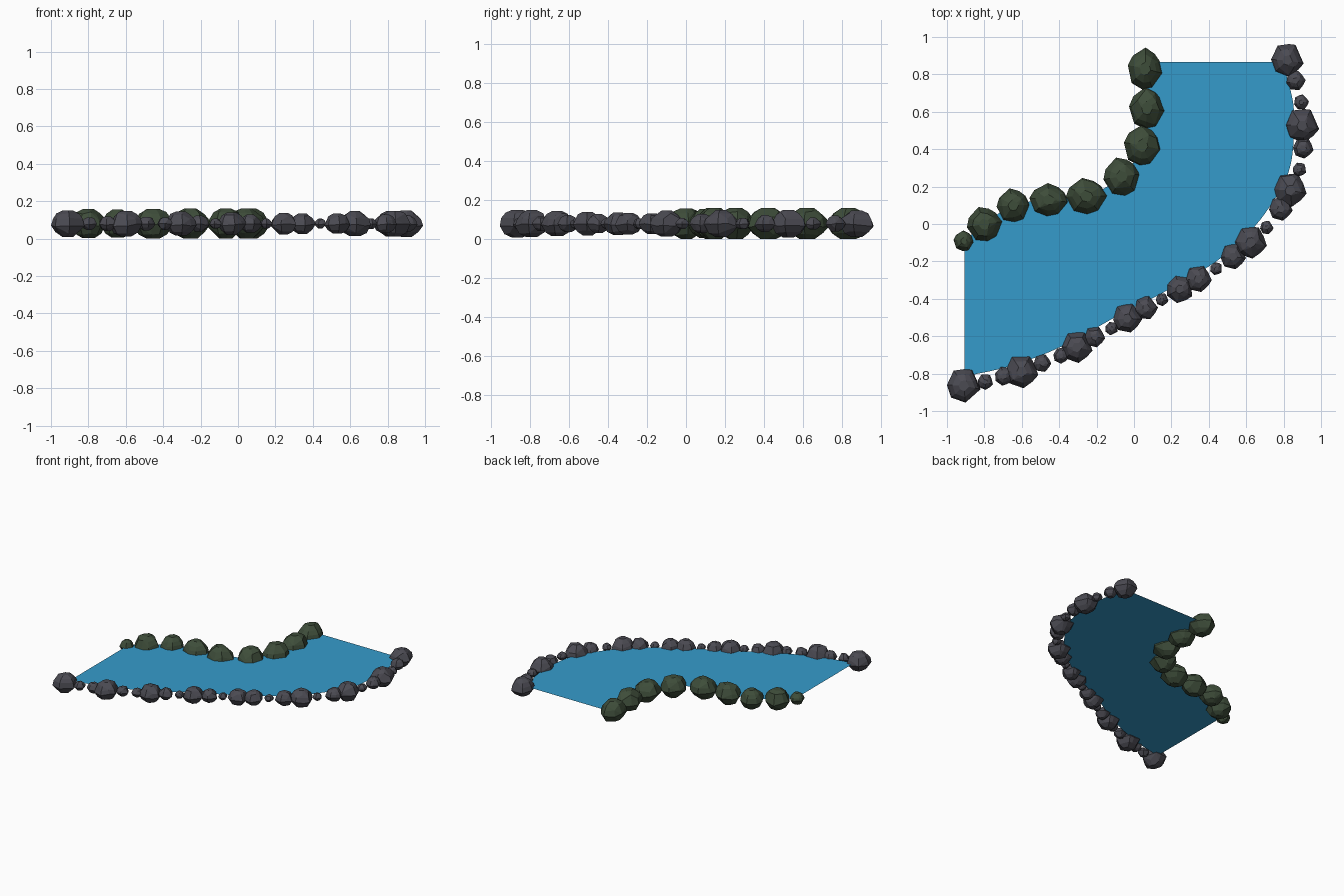
import bpy, bmesh, random
from math import cos, sin
from mathutils import Vector

cube = bpy.data.objects.get("Cube")
if cube:
    bpy.data.objects.remove(cube)

LEVEL = 0.08  # height of the water surface and of the rock centres


def material(name, color):
    mat = bpy.data.materials.new(name)
    mat.use_nodes = True
    mat.diffuse_color = (*color, 1)
    shader = next(n for n in mat.node_tree.nodes if n.type == "BSDF_PRINCIPLED")
    shader.inputs["Base Color"].default_value = (*color, 1)
    shader.inputs["Roughness"].default_value = 0.9
    return mat


def add_object(name, bm, mat):
    mesh = bpy.data.meshes.new(name)
    bm.to_mesh(mesh)
    bm.free()
    mesh.materials.append(mat)
    obj = bpy.data.objects.new(name, mesh)
    bpy.context.collection.objects.link(obj)
    return obj


def rock(name, outline, center, radii, mat, rng, turn=0.0):
    """Faceted boulder: the hull of shrinking, jittered copies of an outline."""
    points = []
    for height, size in ((-1, 0.35), (-0.65, 0.75), (-0.1, 1), (0.3, 0.92), (0.7, 0.7), (1, 0.32)):
        for x, y in outline:
            wobble = size * rng.uniform(0.93, 1.0) if size < 1 else 1
            rise = height if abs(height) == 1 else height + rng.uniform(-0.12, 0.12)
            points.append(Vector((x * wobble, y * wobble, rise)))
    bm = bmesh.new()
    for p in points:
        x = p.x * cos(turn) - p.y * sin(turn)
        y = p.x * sin(turn) + p.y * cos(turn)
        bm.verts.new((center[0] + x * radii[0], center[1] + y * radii[1], LEVEL + p.z * radii[2]))
    hull = bmesh.ops.convex_hull(bm, input=bm.verts)
    loose = set(hull["geom_interior"] + hull["geom_unused"])
    bmesh.ops.delete(bm, geom=[v for v in loose if isinstance(v, bmesh.types.BMVert)], context="VERTS")
    bmesh.ops.dissolve_limit(bm, angle_limit=0.2, verts=bm.verts, edges=bm.edges)
    bmesh.ops.recalc_face_normals(bm, faces=bm.faces)
    return add_object(name, bm, mat)


def smooth_path(points, steps=6):
    """Catmull-Rom curve through the given points."""
    pts = [Vector(p) for p in points]
    pts = [2 * pts[0] - pts[1]] + pts + [2 * pts[-1] - pts[-2]]
    path = []
    for a, b, c, d in zip(pts, pts[1:], pts[2:], pts[3:]):
        for i in range(steps):
            t = i / steps
            path.append(0.5 * (2 * b + (c - a) * t + (2 * a - 5 * b + 4 * c - d) * t * t
                               + (3 * b - a - 3 * c + d) * t ** 3))
    return path + [pts[-2]]


water_blue = material("water blue", (0.036, 0.33, 0.6))
stone_grey = material("stone grey", (0.07, 0.069, 0.085))
moss_green = material("moss green", (0.048, 0.074, 0.042))

# Mossy boulders on the inner bank: x, y, radius across, radius along
moss_outline = [(-0.15, 1), (0.4, 0.8), (0.75, 0.5), (1, -0.05), (0.55, -0.85),
                (0, -1), (-0.65, -0.8), (-1, 0), (-0.8, 0.5)]
mossy = [(-0.91, -0.09, 0.055, 0.055), (-0.8, 0, 0.095, 0.095), (-0.645, 0.1, 0.09, 0.092),
         (-0.455, 0.13, 0.105, 0.088), (-0.255, 0.15, 0.11, 0.097), (-0.065, 0.255, 0.1, 0.104),
         (0.045, 0.42, 0.1, 0.11), (0.07, 0.62, 0.097, 0.112), (0.06, 0.83, 0.094, 0.112)]
rng = random.Random(4)
for i, (x, y, rx, ry) in enumerate(mossy):
    rock(f"mossy_rock_{i + 1}", moss_outline, (x, y), (rx, ry, min(0.08, 0.41 * (rx + ry))),
         moss_green, rng, rng.uniform(-0.2, 0.2))

# Grey stones on the outer bank: x, y, radius
stone_outline = [(-0.6, 0.9), (0.1, 1), (0.5, 0.95), (0.8, 0.4), (1, -0.2),
                 (0.65, -0.6), (0.1, -1), (-0.75, -0.7), (-1, 0.05)]
stones = [(-0.91, -0.865, 0.09), (-0.795, -0.845, 0.042), (-0.695, -0.815, 0.05),
          (-0.6, -0.79, 0.088), (-0.49, -0.745, 0.047), (-0.39, -0.705, 0.042),
          (-0.305, -0.66, 0.083), (-0.21, -0.605, 0.055), (-0.12, -0.56, 0.035),
          (-0.035, -0.505, 0.077), (0.065, -0.45, 0.062), (0.15, -0.405, 0.034),
          (0.245, -0.35, 0.074), (0.345, -0.295, 0.07), (0.44, -0.24, 0.034),
          (0.53, -0.175, 0.068), (0.625, -0.1, 0.085), (0.71, -0.02, 0.036),
          (0.785, 0.08, 0.063), (0.835, 0.18, 0.088), (0.885, 0.29, 0.037),
          (0.905, 0.405, 0.055), (0.9, 0.525, 0.09), (0.895, 0.65, 0.04),
          (0.865, 0.765, 0.052), (0.82, 0.875, 0.087)]
for i, (x, y, r) in enumerate(stones):
    turn = 0 if r > 0.08 else rng.uniform(-0.4, 0.4)
    rock(f"grey_stone_{i + 1}", stone_outline, (x, y), (r, r, r * 0.78), stone_grey, rng, turn)

# Flat water sheet between the two banks
inner = [(-0.905, -0.09)] + [m[:2] for m in mossy[1:-1]] + [(0.06, 0.865)]
outer = [(0.79, 0.865), (0.825, 0.76), (0.855, 0.61), (0.85, 0.4), (0.82, 0.26), (0.75, 0.13),
         (0.63, -0.03), (0.44, -0.2), (0.15, -0.37), (-0.05, -0.47), (-0.3, -0.61),
         (-0.49, -0.7), (-0.7, -0.77), (-0.905, -0.815)]
bm = bmesh.new()
sheet = bm.faces.new([bm.verts.new((p.x, p.y, LEVEL)) for p in smooth_path(inner) + smooth_path(outer)])
sheet.normal_update()
if sheet.normal.z < 0:
    sheet.normal_flip()
add_object("water_surface", bm, water_blue)
